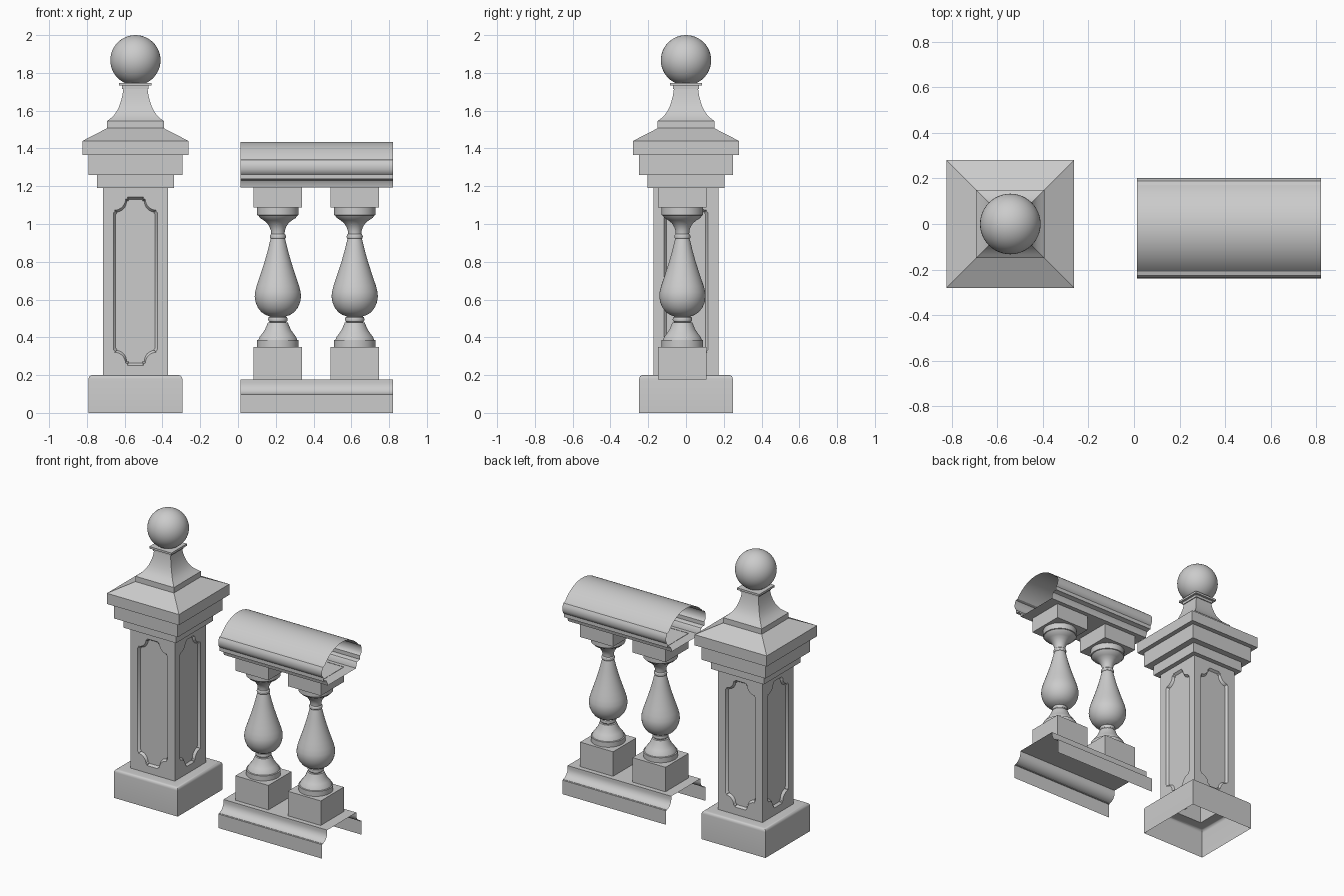
import bpy, bmesh, math
from mathutils import Matrix, Vector

if "Cube" in bpy.data.objects:
    bpy.data.objects.remove(bpy.data.objects["Cube"])

PX = -0.543          # pillar centre in x
RY = -0.019          # railing centre in y
X0, X1 = 0.014, 0.82  # railing extent in x


def finish(name, bm, loc=(0, 0, 0), angle=30):
    bmesh.ops.remove_doubles(bm, verts=bm.verts, dist=1e-5)
    bmesh.ops.recalc_face_normals(bm, faces=bm.faces)
    me = bpy.data.meshes.new(name)
    bm.to_mesh(me)
    bm.free()
    me.shade_smooth()
    me.set_sharp_from_angle(angle=math.radians(angle))
    ob = bpy.data.objects.new(name, me)
    ob.location = loc
    bpy.context.collection.objects.link(ob)
    return ob


def turned(name, profile, n, loc, cap_low=False, cap_top=False):
    """Revolve (half width, z) points; n=4 gives a square section."""
    bm = bmesh.new()
    k = math.sqrt(2) if n == 4 else 1
    rings = []
    for r, z in profile:
        a = [2 * math.pi * (i + 0.5) / n for i in range(n)]
        rings.append([bm.verts.new((r * k * math.cos(t), r * k * math.sin(t), z)) for t in a])
    for lo, hi in zip(rings, rings[1:]):
        for i in range(n):
            j = (i + 1) % n
            bm.faces.new((lo[i], lo[j], hi[j], hi[i]))
    if cap_low:
        bm.faces.new(rings[0][::-1])
    if cap_top:
        bm.faces.new(rings[-1])
    return finish(name, bm, loc)


def moulding(name, half, closed):
    """Mirror a half profile (y, z) and sweep it along x, ends open."""
    pts = [(-y, z) for y, z in half] + [(y, z) for y, z in reversed(half) if y > 1e-6]
    bm = bmesh.new()
    a = [bm.verts.new((X0, y, z)) for y, z in pts]
    b = [bm.verts.new((X1, y, z)) for y, z in pts]
    for i in range(len(pts) - (0 if closed else 1)):
        j = (i + 1) % len(pts)
        bm.faces.new((a[i], a[j], b[j], b[i]))
    return finish(name, bm, (0, RY, 0))


def arc(cx, cz, r, a0, a1, n):
    return [(cx + r * math.cos(math.radians(a0 + (a1 - a0) * i / n)),
             cz + r * math.sin(math.radians(a0 + (a1 - a0) * i / n))) for i in range(n + 1)]


# Pillar base: hollow plinth with rounded top edge
turned("pillar_base", [(0.248, 0)] + arc(0.228, 0.18, 0.02, 0, 90, 4) + [(0.17, 0.2)], 4, (PX, 0, 0))

# Pillar shaft: four sides, each with a recessed panel with scooped corners
S, ZC, Z0, Z1, DEPTH = 0.172, 0.697, 0.2, 1.19, 0.016
quarter = [(0.116, 0.362), (0.108, 0.372)] + arc(0.112, 0.436, 0.06, 268, 182, 8) + [(0.042, 0.436), (0.042, 0.445)]
outline = (quarter + [(-x, v) for x, v in quarter[::-1]]
           + [(-x, -v) for x, v in quarter] + [(x, -v) for x, v in quarter[::-1]])
bm = bmesh.new()
for k in range(4):
    rot = Matrix.Rotation(k * math.pi / 2, 3, 'Z')

    def ring(pts, y):
        return [bm.verts.new(rot @ Vector((u, y, v))) for u, v in pts]

    def loop_edges(vs):
        return [bm.edges.new((vs[i], vs[(i + 1) % len(vs)])) for i in range(len(vs))]

    outer = ring([(-S, Z0), (S, Z0), (S, Z1), (-S, Z1)], -S)
    rim = ring([(u, ZC + v) for u, v in outline], -S)
    floor = ring([(u * 0.9, ZC + v * 0.975) for u, v in outline], -S + DEPTH)
    bmesh.ops.triangle_fill(bm, edges=loop_edges(outer) + loop_edges(rim),
                            use_beauty=True, normal=rot @ Vector((0, -1, 0)))
    for i in range(len(rim)):
        j = (i + 1) % len(rim)
        bm.faces.new((rim[i], rim[j], floor[j], floor[i]))
    bm.faces.new(floor)
finish("pillar_shaft", bm, (PX, 0, 0))

# Pillar cap: stepped cornice and hipped top
turned("pillar_cap", [(0.17, 1.19), (0.204, 1.19), (0.204, 1.26), (0.248, 1.26), (0.248, 1.365),
                      (0.28, 1.365), (0.28, 1.44), (0.15, 1.507)], 4, (PX, 0, 0))

# Finial pedestal: flared square neck with a collar
turned("finial_pedestal", [(0.15, 1.507), (0.15, 1.545), (0.134, 1.557), (0.116, 1.573), (0.1, 1.595),
                           (0.087, 1.62), (0.077, 1.65), (0.069, 1.68), (0.064, 1.715), (0.07, 1.715),
                           (0.07, 1.732), (0.086, 1.732), (0.086, 1.746)], 4, (PX, 0, 0), cap_top=True)

# Finial ball
bm = bmesh.new()
bmesh.ops.create_uvsphere(bm, u_segments=48, v_segments=24, radius=0.133)
finish("finial_ball", bm, (PX, 0, 1.867))

# Bottom rail: hollow, with a cove up to a narrow top
moulding("bottom_rail", [(0.22, 0), (0.22, 0.098), (0.212, 0.099)]
         + arc(0.222, 0.16, 0.06, 260, 180, 8) + [(0.162, 0.178)], False)

# Handrail: undercut, rolled edge and domed top
R = 0.2422
a = math.degrees(math.asin(0.19 / R))
moulding("handrail", [(0.158, 1.192), (0.162, 1.215), (0.172, 1.231), (0.187, 1.237), (0.204, 1.237),
                      (0.204, 1.263), (0.213, 1.272), (0.219, 1.288), (0.22, 1.305), (0.217, 1.322),
                      (0.208, 1.338), (0.19, 1.343)] + arc(0, 1.435 - R, R, 90 - a, 90, 14)[1:], True)

# Balusters: square blocks and a turned vase
vase = [(0.11, 0.35), (0.11, 0.385), (0.103, 0.387), (0.097, 0.402), (0.083, 0.42), (0.068, 0.442),
        (0.058, 0.466), (0.053, 0.478), (0.043, 0.48), (0.05, 0.487), (0.052, 0.496), (0.049, 0.506),
        (0.042, 0.511), (0.064, 0.518), (0.087, 0.533), (0.106, 0.557), (0.118, 0.585), (0.123, 0.615),
        (0.121, 0.64), (0.113, 0.672), (0.1, 0.71), (0.085, 0.755), (0.069, 0.805), (0.055, 0.855),
        (0.044, 0.9), (0.038, 0.922), (0.042, 0.927), (0.043, 0.934), (0.041, 0.942), (0.036, 0.947),
        (0.037, 0.965), (0.044, 0.985), (0.057, 1.005), (0.076, 1.02), (0.095, 1.032), (0.104, 1.045),
        (0.11, 1.047), (0.11, 1.09)]
for i, x in enumerate((0.211, 0.618), 1):
    loc = (x, RY, 0)
    turned(f"baluster_{i}_foot", [(0.128, 0.178), (0.128, 0.35)], 4, loc, cap_top=True)
    turned(f"baluster_{i}_vase", vase, 40, loc)
    turned(f"baluster_{i}_head", [(0.128, 1.088), (0.128, 1.194)], 4, loc, cap_low=True)
